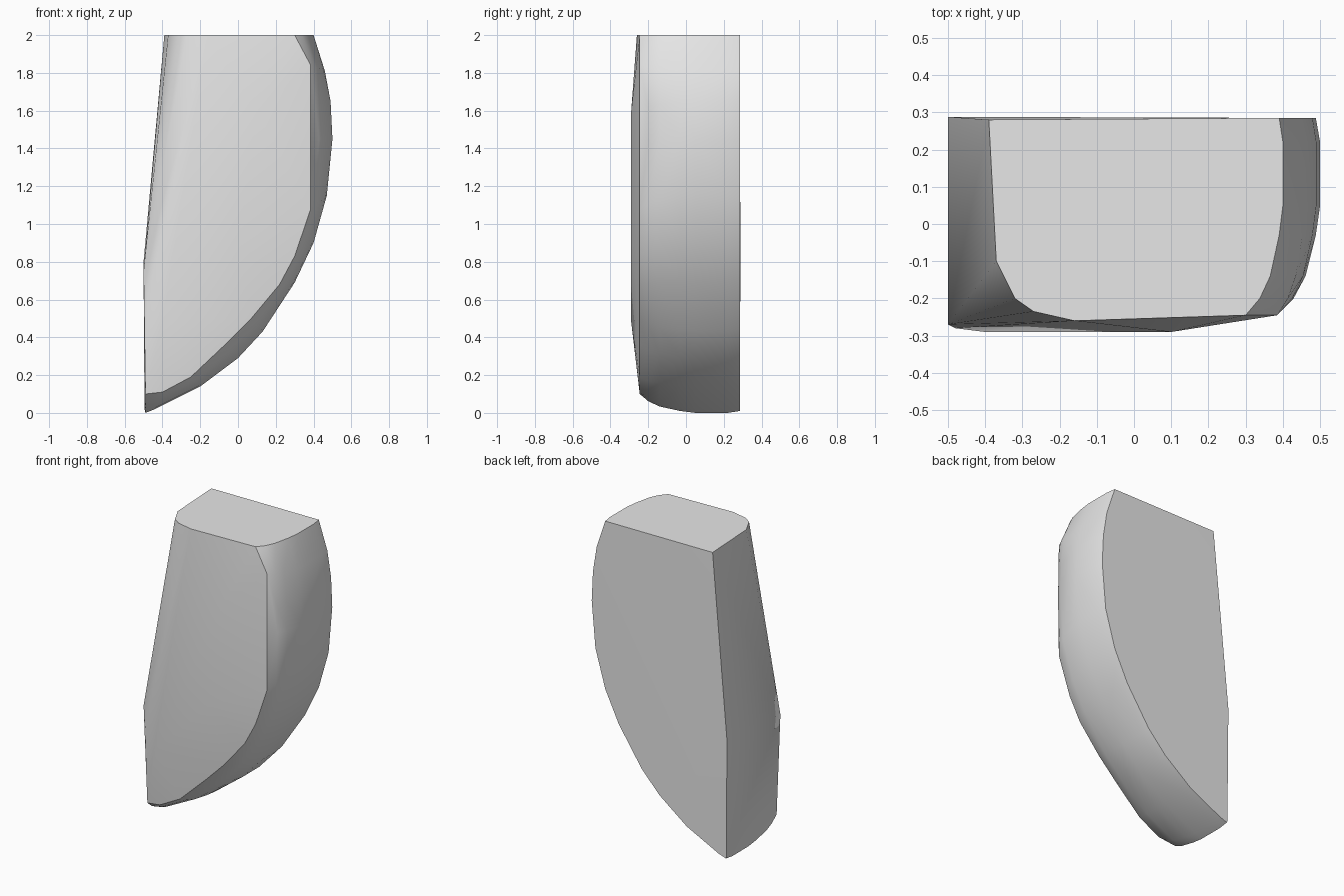
import bpy
import bmesh
import math
from mathutils import Vector

cube = bpy.data.objects.get("Cube")
if cube:
    bpy.data.objects.remove(cube, do_unlink=True)

# One plain grey for the whole block
grey = bpy.data.materials.new("light_grey")
grey.use_nodes = True
colour = (0.8, 0.8, 0.8, 1)
grey.diffuse_color = colour
grey.node_tree.nodes["Principled BSDF"].inputs["Base Color"].default_value = colour

# Curved edge: outer profile and the matching front rim, as (x, z)
outer = [(.40, 2), (.46, 1.81), (.49, 1.65), (.50, 1.45), (.47, 1.15), (.40, .90),
         (.30, .69), (.13, .43), (0, .29), (-.20, .14), (-.44, .02), (-.49, 0)]
rim = [(.30, 2), (.385, 1.84), (.385, 1.6), (.385, 1.45), (.385, 1.08), (.30, .83),
       (.22, .68), (.07, .50), (-.07, .36), (-.25, .19), (-.40, .11), (-.49, .10)]

# Depth of each layer and how far it has moved in towards the rim
layers = [(.285, .10), (.22, 0), (.05, 0), (-.03, .10),
          (-.14, .34), (-.20, .62), (-.245, 1)]

points = []
for y, blend in layers:
    for a, b in zip(outer, rim):
        x, z = Vector(a).lerp(Vector(b), blend)
        points.append((x, y, z))

# Straight side with its rounded front corner
points += [(-.39, .28, 2), (-.37, -.10, 2), (-.32, -.20, 2), (-.27, -.235, 2), (-.16, -.26, 2),
           (-.50, .288, .80), (-.50, -.27, .75), (-.495, .285, .02), (-.48, -.28, .60)]
# Slight swelling of the front face
points += [(-.40, -.29, .48), (0, -.29, .90), (.10, -.29, 1.6)]

bm = bmesh.new()
for p in points:
    bm.verts.new(p)
bmesh.ops.convex_hull(bm, input=list(bm.verts))
bmesh.ops.delete(bm, geom=[v for v in bm.verts if not v.link_faces], context='VERTS')
bmesh.ops.dissolve_limit(bm, angle_limit=math.radians(0.5),
                         verts=list(bm.verts), edges=list(bm.edges))
bmesh.ops.recalc_face_normals(bm, faces=list(bm.faces))

mesh = bpy.data.meshes.new("curved_block")
bm.to_mesh(mesh)
bm.free()
mesh.materials.append(grey)
block = bpy.data.objects.new("curved_block", mesh)
bpy.context.collection.objects.link(block)

# Soft surfaces with crisp borders
bpy.ops.object.select_all(action='DESELECT')
block.select_set(True)
bpy.context.view_layer.objects.active = block
bpy.ops.object.shade_smooth_by_angle(angle=math.radians(30))
